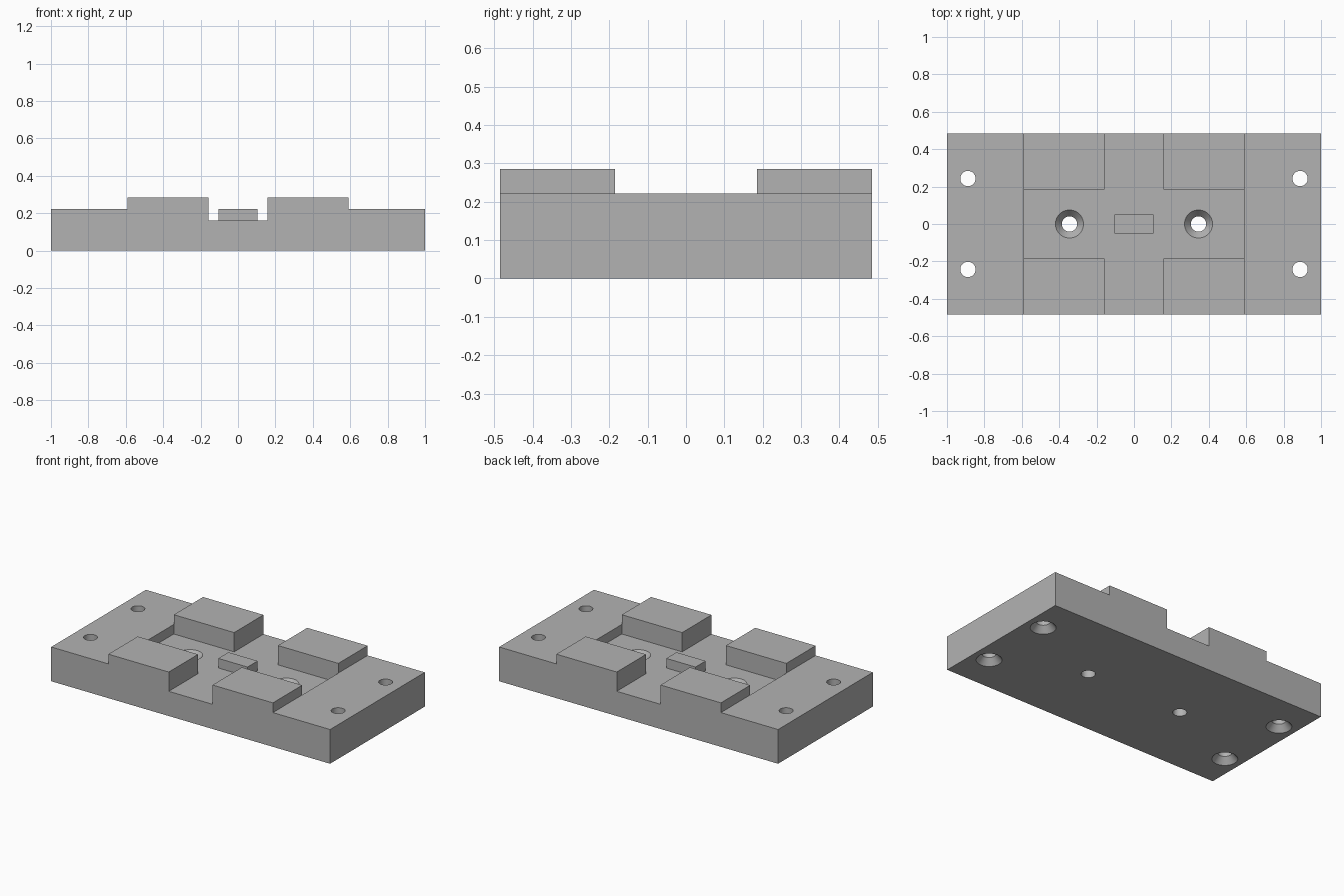
import bpy
import bmesh
import math

cube = bpy.data.objects.get("Cube")
if cube:
    bpy.data.objects.remove(cube, do_unlink=True)

# Main levels and extents
HALF_X, HALF_Y = 1.0, 0.485
FLOOR, LEDGE, TOP = 0.16, 0.222, 0.285
BLOCK_IN, BLOCK_OUT, BLOCK_Y = 0.157, 0.59, 0.185
HOLE_R, SINK_R, SINK_DEPTH = 0.041, 0.075, 0.04

grey = bpy.data.materials.new("plain grey")
grey.use_nodes = True
colour = (0.45, 0.45, 0.45, 1)
grey.diffuse_color = colour
grey.node_tree.nodes["Principled BSDF"].inputs["Base Color"].default_value = colour


def add_object(name, bm):
    bmesh.ops.recalc_face_normals(bm, faces=bm.faces)
    mesh = bpy.data.meshes.new(name)
    bm.to_mesh(mesh)
    bm.free()
    mesh.materials.append(grey)
    obj = bpy.data.objects.new(name, mesh)
    bpy.context.collection.objects.link(obj)
    return obj


def prism(name, outline, z0, z1):
    bm = bmesh.new()
    face = bm.faces.new([bm.verts.new((x, y, z0)) for x, y in outline])
    result = bmesh.ops.extrude_face_region(bm, geom=[face])
    moved = [v for v in result["geom"] if isinstance(v, bmesh.types.BMVert)]
    bmesh.ops.translate(bm, verts=moved, vec=(0, 0, z1 - z0))
    return add_object(name, bm)


def box(name, x0, x1, y0, y1, z0, z1):
    return prism(name, [(x0, y0), (x1, y0), (x1, y1), (x0, y1)], z0, z1)


def countersink(name, x, y, mouth, direction):
    """Drill shape: cone that opens at height mouth towards direction."""
    over = 0.02
    slope = (SINK_R - HOLE_R) / SINK_DEPTH
    profile = [(SINK_R + over * slope, over), (HOLE_R, -SINK_DEPTH), (HOLE_R, -0.4)]
    bm = bmesh.new()
    rings = []
    sides = 48
    for r, h in profile:
        rings.append([bm.verts.new((x + r * math.cos(a), y + r * math.sin(a), mouth + direction * h))
                      for a in (math.tau * i / sides for i in range(sides))])
    for low, high in zip(rings, rings[1:]):
        for i in range(sides):
            j = (i + 1) % sides
            bm.faces.new((low[i], low[j], high[j], high[i]))
    bm.faces.new(rings[0])
    bm.faces.new(rings[-1])
    return add_object(name, bm)


def cut(target, cutter):
    mod = target.modifiers.new("cut", "BOOLEAN")
    mod.operation = "DIFFERENCE"
    mod.solver = "EXACT"
    mod.object = cutter
    bpy.context.view_layer.objects.active = target
    bpy.ops.object.modifier_apply(modifier=mod.name)
    bpy.data.objects.remove(cutter, do_unlink=True)


# Solid plate, with lower ledges at both ends
plate = box("base_plate", -HALF_X, HALF_X, -HALF_Y, HALF_Y, 0, TOP)
for side in (-1, 1):
    x0, x1 = sorted((side * BLOCK_OUT, side * 1.2))
    cut(plate, box("ledge_cutter", x0, x1, -0.6, 0.6, LEDGE, 0.5))

# Cross-shaped recess, leaving four raised blocks
quarter = [(BLOCK_IN, 0.6), (BLOCK_IN, BLOCK_Y), (BLOCK_OUT, BLOCK_Y)]
right = quarter + [(x, -y) for x, y in reversed(quarter)]
cross = right + [(-x, y) for x, y in reversed(right)]
cut(plate, prism("recess_cutter", cross, FLOOR, 0.5))

# Screw holes: corners open below, middle pair opens above
for sx in (-1, 1):
    for sy in (-1, 1):
        cut(plate, countersink("corner_drill", sx * 0.888, sy * 0.243, 0, -1))
    cut(plate, countersink("middle_drill", sx * 0.345, 0, FLOOR, 1))

# Small key standing in the middle of the recess
box("centre_key", -0.105, 0.105, -0.052, 0.052, FLOOR, LEDGE)

# Smooth hole walls, sharp machined edges
bpy.ops.object.select_all(action="DESELECT")
plate.select_set(True)
bpy.context.view_layer.objects.active = plate
bpy.ops.object.shade_smooth_by_angle(angle=math.radians(30))
